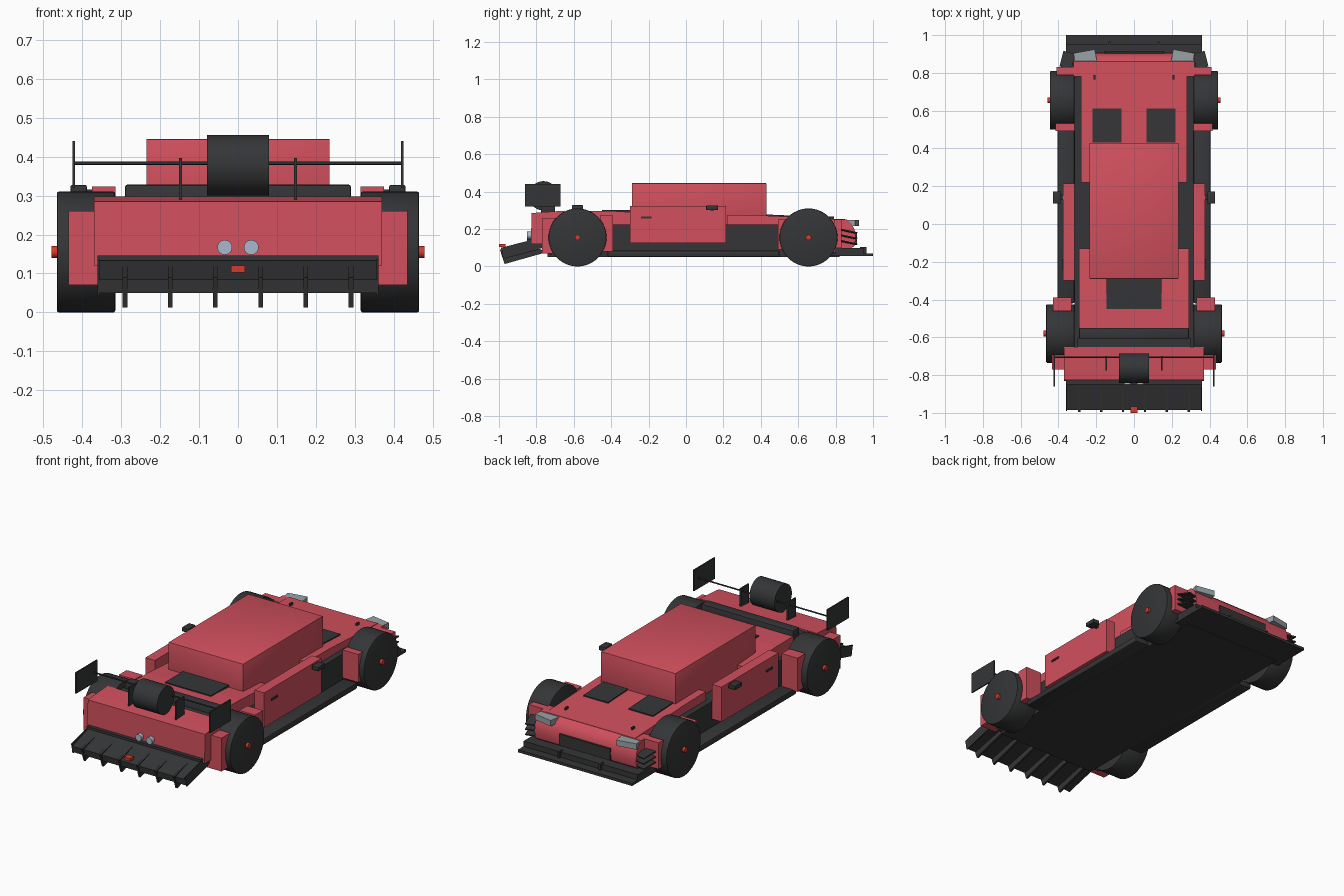
import bpy, bmesh, math
from mathutils import Matrix, Vector

if "Cube" in bpy.data.objects:
    bpy.data.objects.remove(bpy.data.objects["Cube"])


def material(name, col):
    m = bpy.data.materials.new(name)
    m.diffuse_color = (*col, 1)
    m.use_nodes = True
    m.node_tree.nodes["Principled BSDF"].inputs["Base Color"].default_value = m.diffuse_color
    return m


RED = material("red_paint", (0.64, 0.08, 0.11))
DARK = material("dark_trim", (0.035, 0.036, 0.038))
LAMP = material("lamp_glass", (0.32, 0.36, 0.38))
PIPE = material("pale_metal", (0.4, 0.48, 0.62))
SIGNAL = material("signal_red", (0.7, 0.04, 0.03))


def finish(name, bm, mat, smooth=False):
    bmesh.ops.recalc_face_normals(bm, faces=bm.faces)
    me = bpy.data.meshes.new(name)
    bm.to_mesh(me)
    bm.free()
    if smooth:
        me.shade_smooth()
        me.set_sharp_from_angle(angle=math.radians(35))
    me.materials.append(mat)
    ob = bpy.data.objects.new(name, me)
    bpy.context.collection.objects.link(ob)
    return ob


def box(name, mat, x, y, z, rot_z=0.0, rot_x=0.0, bevel=0.0):
    """Box given by its (min, max) on each axis, turned about its centre."""
    c = Vector([(a + b) / 2 for a, b in (x, y, z)])
    s = [b - a for a, b in (x, y, z)]
    bm = bmesh.new()
    mtx = (Matrix.Translation(c) @ Matrix.Rotation(rot_z, 4, 'Z')
           @ Matrix.Rotation(rot_x, 4, 'X') @ Matrix.Diagonal((*s, 1)))
    bmesh.ops.create_cube(bm, size=1, matrix=mtx)
    if bevel:
        bmesh.ops.bevel(bm, geom=bm.edges[:], offset=bevel, segments=2,
                        affect='EDGES', profile=0.5)
    return finish(name, bm, mat, bevel > 0)


def cylinder(name, mat, centre, r, length, axis='X', seg=48, bevel=0.0):
    bm = bmesh.new()
    rot = Matrix.Rotation(math.pi / 2, 4, 'Y' if axis == 'X' else 'X')
    bmesh.ops.create_cone(bm, cap_ends=True, segments=seg, radius1=r, radius2=r,
                          depth=length, matrix=Matrix.Translation(centre) @ rot)
    if bevel:
        rims = [e for e in bm.edges if any(len(f.verts) > 4 for f in e.link_faces)]
        bmesh.ops.bevel(bm, geom=rims, offset=bevel, segments=2,
                        affect='EDGES', profile=0.5)
    return finish(name, bm, mat, True)


def extrude_x(name, mat, profile, x0, x1, smooth=False):
    """Side profile of (y, z) points pulled from x0 to x1."""
    bm = bmesh.new()
    f = bm.faces.new([bm.verts.new((x0, y, z)) for y, z in profile])
    g = bmesh.ops.extrude_face_region(bm, geom=[f])
    bmesh.ops.translate(bm, vec=(x1 - x0, 0, 0),
                        verts=[v for v in g["geom"] if isinstance(v, bmesh.types.BMVert)])
    return finish(name, bm, mat, smooth)


def pair(name, mat, x, y, z, turn=0.0, **kw):
    """The same box on both sides of the car."""
    for side, s in (("right", 1), ("left", -1)):
        xs = tuple(sorted((s * x[0], s * x[1])))
        box(f"{name}_{side}", mat, xs, y, z, rot_z=s * turn, **kw)


# Chassis tub and side skirts
box("chassis", DARK, (-0.315, 0.315), (-0.74, 0.82), (0.05, 0.225))
pair("side_skirt", DARK, (0.315, 0.405), (-0.42, 0.5), (0.05, 0.085), bevel=0.008)

# Upper body: hood, rear deck and cabin
extrude_x("hood", RED, [(0.22, 0.22), (0.86, 0.22), (0.86, 0.252), (0.42, 0.272),
                        (0.22, 0.275)], -0.28, 0.28)
extrude_x("rear_deck", RED, [(-0.55, 0.22), (-0.13, 0.22), (-0.13, 0.28),
                             (-0.4, 0.297), (-0.55, 0.297)], -0.29, 0.29)
box("cabin", RED, (-0.235, 0.235), (-0.29, 0.43), (0.22, 0.445), bevel=0.002)
pair("hood_vent", DARK, (0.065, 0.22), (0.43, 0.61), (0.25, 0.274), rot_x=-0.045)
box("engine_vent", DARK, (-0.145, 0.145), (-0.45, -0.29), (0.27, 0.303))
pair("hood_pin", DARK, (0.205, 0.215), (0.765, 0.79), (0.25, 0.268))

# Doors with handles and mirrors
pair("door", RED, (0.315, 0.375), (-0.3, 0.215), (0.125, 0.323))
pair("door_handle", DARK, (0.37, 0.381), (-0.24, -0.185), (0.256, 0.266))
pair("mirror_arm", DARK, (0.37, 0.395), (0.13, 0.15), (0.3, 0.316))
pair("mirror", DARK, (0.388, 0.43), (0.108, 0.172), (0.302, 0.327), bevel=0.004)

# Wheels with hub nuts
for end, y, x0, x1 in (("rear", -0.58, 0.315, 0.465), ("front", 0.655, 0.315, 0.445)):
    for side, s in (("right", 1), ("left", -1)):
        cylinder(f"{end}_wheel_{side}", DARK, (s * (x0 + x1) / 2, y, 0.155),
                 0.155, x1 - x0, bevel=0.005)
        cylinder(f"{end}_hub_{side}", SIGNAL, (s * x1, y, 0.155), 0.015, 0.028, seg=16)

# Fender blocks before and after each wheel
pair("rear_fender_back", RED, (0.33, 0.435), (-0.77, -0.69), (0.07, 0.26))
pair("rear_fender_front", RED, (0.33, 0.43), (-0.46, -0.39), (0.08, 0.272))
pair("front_fender_back", RED, (0.315, 0.415), (0.492, 0.535), (0.09, 0.25))
pair("front_fender_front", RED, (0.315, 0.41), (0.79, 0.832), (0.1, 0.25))

# Nose, grille, splitter, headlights and canards
extrude_x("nose", RED, [(0.78, 0.08), (0.87, 0.085), (0.9, 0.11), (0.908, 0.15),
                        (0.902, 0.195), (0.885, 0.23), (0.86, 0.25), (0.78, 0.25)],
          -0.32, 0.32, True)
box("grille", DARK, (-0.16, 0.16), (0.88, 0.915), (0.115, 0.18))
box("splitter", DARK, (-0.36, 0.36), (0.78, 1.0), (0.055, 0.07))
box("splitter_riser", DARK, (-0.36, 0.36), (0.8, 0.95), (0.065, 0.1))
pair("splitter_stay", DARK, (0.125, 0.135), (0.93, 0.965), (0.07, 0.105))
pair("headlight", LAMP, (0.2, 0.315), (0.84, 0.915), (0.215, 0.248), turn=-0.18)
for i, z in enumerate((0.125, 0.155, 0.185)):
    pair(f"canard_{i + 1}", DARK, (0.32, 0.385), (0.825, 0.91), (z, z + 0.007),
         turn=0.25, rot_x=-0.2)

# Tail panel with twin exhausts and the bar in front of it
extrude_x("tail_panel", RED, [(-0.83, 0.12), (-0.65, 0.12), (-0.65, 0.298),
                              (-0.77, 0.29), (-0.825, 0.285)], -0.37, 0.37)
box("deck_bar", DARK, (-0.29, 0.29), (-0.61, -0.55), (0.22, 0.328), bevel=0.006)
box("deck_step", DARK, (-0.3, 0.3), (-0.65, -0.6), (0.2, 0.29))
for side, s in (("right", 1), ("left", -1)):
    cylinder(f"exhaust_{side}", PIPE, (s * 0.034, -0.835, 0.167), 0.019, 0.03, 'Y', 24)

# Diffuser: sloping plate, hanging fins, top lip and rain light
extrude_x("diffuser_plate", DARK, [(-0.72, 0.115), (-0.83, 0.135), (-0.985, 0.085),
                                   (-0.98, 0.05), (-0.76, 0.1), (-0.72, 0.06)], -0.36, 0.36)
box("diffuser_lip", DARK, (-0.36, 0.36), (-0.85, -0.825), (0.133, 0.146))
for i in range(6):
    x = -0.29 + 0.116 * i
    extrude_x(f"diffuser_fin_{i + 1}", DARK, [(-0.995, 0.09), (-0.97, 0.013), (-0.75, 0.075),
                                              (-0.84, 0.13)], x - 0.006, x + 0.006)
pair("diffuser_end", DARK, (0.355, 0.361), (-0.985, -0.79), (0.065, 0.125), rot_x=0.25)
box("rain_light", SIGNAL, (-0.018, 0.018), (-1.0, -0.965), (0.103, 0.12))

# Rear wing: drum, cross rod, struts and end plates
cylinder("wing_drum", DARK, (0, -0.763, 0.378), 0.078, 0.158)
cylinder("wing_rod", DARK, (0, -0.705, 0.383), 0.004, 0.84, seg=12)
pair("wing_strut", DARK, (0.144, 0.152), (-0.775, -0.7), (0.27, 0.396))
pair("wing_end_plate", DARK, (0.418, 0.425), (-0.86, -0.67), (0.32, 0.44))
